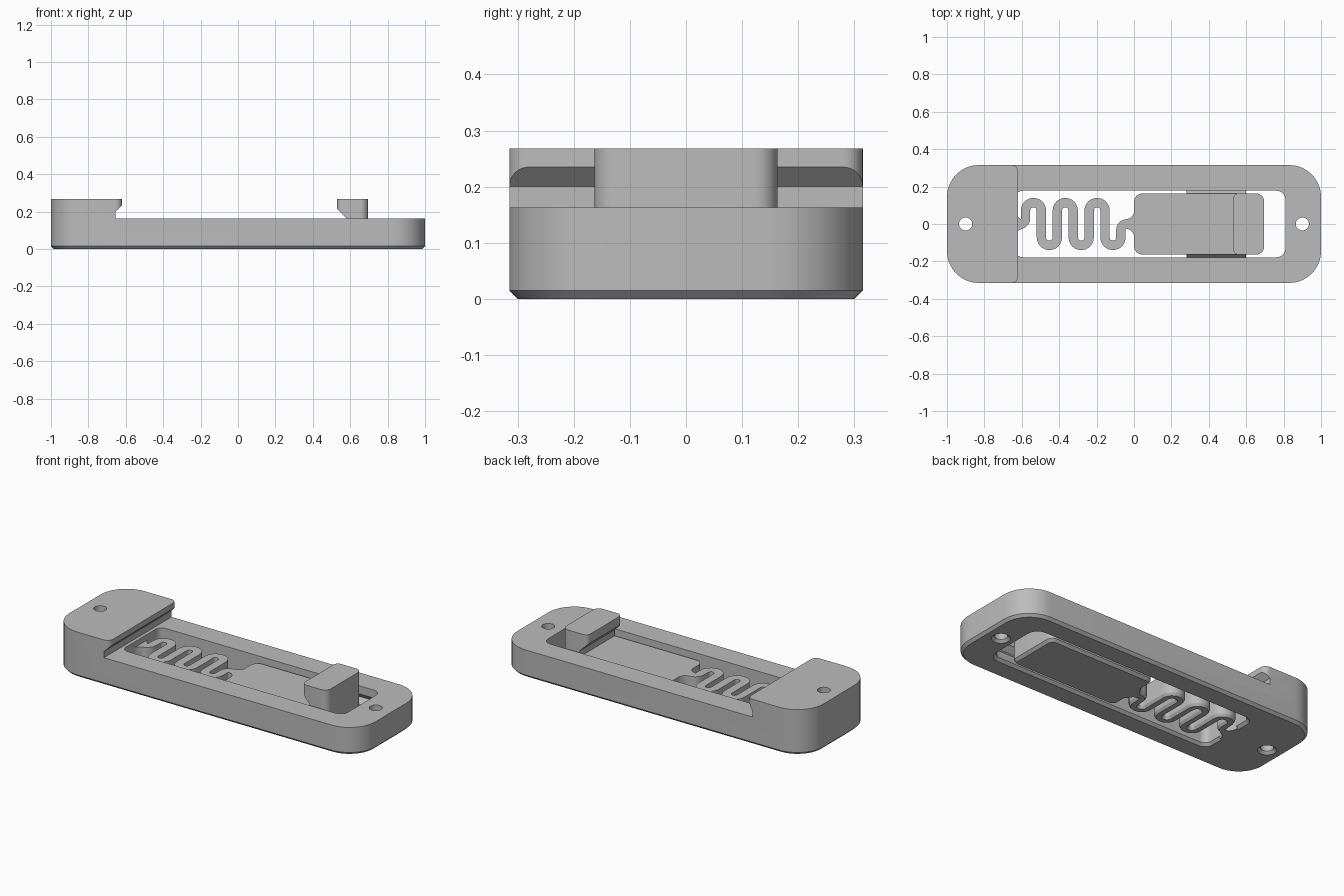
import bpy, bmesh
from math import sin, cos, pi, sqrt
from mathutils import Vector

cube = bpy.data.objects.get("Cube")
if cube:
    bpy.data.objects.remove(cube, do_unlink=True)

grey = bpy.data.materials.new("plain grey")
grey.use_nodes = True
grey.diffuse_color = (0.5, 0.5, 0.5, 1)
grey.node_tree.nodes["Principled BSDF"].inputs["Base Color"].default_value = (0.5, 0.5, 0.5, 1)

CH = 0.015       # bottom chamfer
DECK = 0.163     # frame height
TOP = 0.268      # jaw and hook height
PLATE = 0.13     # slider and spring height


def rounded(x0, x1, w, r_left, r_right, grow=0.0, steps=10):
    """Outline of a rounded rectangle, centred on y = 0, w = half width."""
    x0, x1, w = x0 - grow, x1 + grow, w + grow
    pts = []
    for i, (x, sx, sy, r) in enumerate([(x1, -1, -1, r_right), (x1, -1, 1, r_right),
                                        (x0, 1, 1, r_left), (x0, 1, -1, r_left)]):
        r += grow
        # Slightly short radius keeps neighbouring corners from sharing a point
        r *= 0.999
        c = Vector((x + sx * r, sy * (w - r)))
        for k in range(steps + 1):
            a = (i - 1 + k / steps) * pi / 2
            pts.append(c + r * Vector((cos(a), sin(a))))
    return pts


def loft(name, rings):
    """Solid through rings of 3D points, capped at both ends."""
    bm = bmesh.new()
    rows = [[bm.verts.new(p) for p in ring] for ring in rings]
    n = len(rows[0])
    for a, b in zip(rows, rows[1:]):
        for i in range(n):
            j = (i + 1) % n
            bm.faces.new((a[i], a[j], b[j], b[i]))
    bm.faces.new(rows[0][::-1])
    bm.faces.new(rows[-1])
    bmesh.ops.recalc_face_normals(bm, faces=bm.faces)
    mesh = bpy.data.meshes.new(name)
    bm.to_mesh(mesh)
    bm.free()
    mesh.materials.append(grey)
    obj = bpy.data.objects.new(name, mesh)
    bpy.context.collection.objects.link(obj)
    return obj


def stack(name, levels):
    return loft(name, [[(p.x, p.y, z) for p in ring] for ring, z in levels])


def extrude_y(name, profile, w):
    return loft(name, [[(x, y, z) for x, z in profile] for y in (-w, w)])


def extrude_x(name, profile, x0, x1):
    return loft(name, [[(x, y, z) for y, z in profile] for x in (x0, x1)])


def combine(obj, other, operation):
    mod = obj.modifiers.new("cut", 'BOOLEAN')
    mod.operation, mod.solver, mod.object = operation, 'EXACT', other
    bpy.context.view_layer.objects.active = obj
    bpy.ops.object.modifier_apply(modifier=mod.name)
    bpy.data.objects.remove(other, do_unlink=True)


def rim_ridge(side, inner, outer, z, h):
    """Triangular section pointing outward in y."""
    return [(side * inner, z - h), (side * outer, z), (side * inner, z + h)]


# Frame with its fixed jaw
frame = stack("frame", [(rounded(-1, 1, 0.315, 0.17, 0.17, -CH), 0),
                        (rounded(-1, 1, 0.315, 0.17, 0.17), CH),
                        (rounded(-1, 1, 0.315, 0.17, 0.17), DECK)])
jaw = stack("jaw", [(rounded(-1, -0.62, 0.315, 0.17, 0.035), z) for z in (0.1, TOP)])
combine(jaw, extrude_y("undercut", [(-0.6, 0.255), (-0.655, 0.2), (-0.655, 0.05),
                                    (-0.5, 0.05), (-0.5, 0.255)], 0.5), 'DIFFERENCE')
combine(frame, jaw, 'UNION')

# Window, chamfered underneath
window = stack("window", [(rounded(-0.635, 0.81, 0.178, 0.04, 0.05, 2 * CH), -CH),
                          (rounded(-0.635, 0.81, 0.178, 0.04, 0.05), CH),
                          (rounded(-0.635, 0.81, 0.178, 0.04, 0.05), DECK + 0.02)])
combine(frame, window, 'DIFFERENCE')

# Screw holes and guide grooves
for x in (-0.9, 0.9):
    hole = stack("hole", [(rounded(x - 0.035, x + 0.035, 0.035, 0.035, 0.035, g, 8), z)
                          for g, z in ((2 * CH, -CH), (0, CH), (0, 0.4))])
    combine(frame, hole, 'DIFFERENCE')
for side in (-1, 1):
    groove = extrude_x("groove", rim_ridge(side, 0.165, 0.205, 0.085, 0.045), 0.25, 0.78)
    combine(frame, groove, 'DIFFERENCE')

# Sliding plate with hook and guide ridges
slider = stack("slider", [(rounded(0, 0.695, 0.163, 0.045, 0.04, -CH), 0),
                          (rounded(0, 0.695, 0.163, 0.045, 0.04), CH),
                          (rounded(0, 0.695, 0.163, 0.045, 0.04), PLATE)])
hook = stack("hook", [(rounded(0.53, 0.695, 0.163, 0.03, 0.04), z) for z in (0.06, TOP)])
combine(hook, extrude_y("undercut", [(0.5, 0.245), (0.58, 0.165), (0.58, 0.03),
                                     (0.45, 0.03), (0.45, 0.245)], 0.5), 'DIFFERENCE')
combine(slider, hook, 'UNION')
for side in (-1, 1):
    ridge = extrude_x("ridge", rim_ridge(side, 0.15, 0.188, 0.08, 0.045), 0.28, 0.6)
    combine(slider, ridge, 'UNION')

# Serpentine spring: centre line of alternating half turns
R, LEG, HALF, BEND = 0.0425, 0.072, 0.025, 0.03
quarter = [k * pi / 12 for k in range(7)]
x, turn = -0.58, 1
path = [Vector((-0.655, 0))] + [Vector((-0.638 + 0.005 * k, 0)) for k in range(5)]
path += [Vector((x - BEND + BEND * sin(a), BEND - BEND * cos(a))) for a in quarter]
for _ in range(6):
    for k in range(13):
        a = pi * k / 12
        path.append(Vector((x + R - R * cos(a), turn * (LEG + R * sin(a)))))
    x, turn = x + 2 * R, -turn
path += [Vector((x + BEND - BEND * cos(a), BEND * sin(a) - BEND)) for a in quarter]
path += [Vector((x + BEND + 0.007 * k, 0)) for k in range(1, 7)] + [Vector((0.02, 0))]

# Sweep the chamfered strip, flaring where it meets the frame and slider
rings = []
for i, p in enumerate(path):
    t = (path[min(i + 1, len(path) - 1)] - path[max(i - 1, 0)]).normalized()
    side = Vector((-t.y, t.x))
    gap = min(p.x + 0.638, 0.003 - p.x)
    s = min(1.0, max(0.0, 1 - gap / 0.05))
    h = HALF + 0.05 * (1 - sqrt(1 - s * s))
    section = [(-h + 0.01, 0), (-h, CH), (-h, PLATE), (h, PLATE), (h, CH), (h - 0.01, 0)]
    rings.append([(*(p + side * o), z) for o, z in section])
spring = loft("spring", rings)

# Smooth round walls, keep edges crisp
for obj in (frame, slider, spring):
    bpy.ops.object.select_all(action='DESELECT')
    obj.select_set(True)
    bpy.context.view_layer.objects.active = obj
    bpy.ops.object.shade_smooth_by_angle(angle=0.5)
